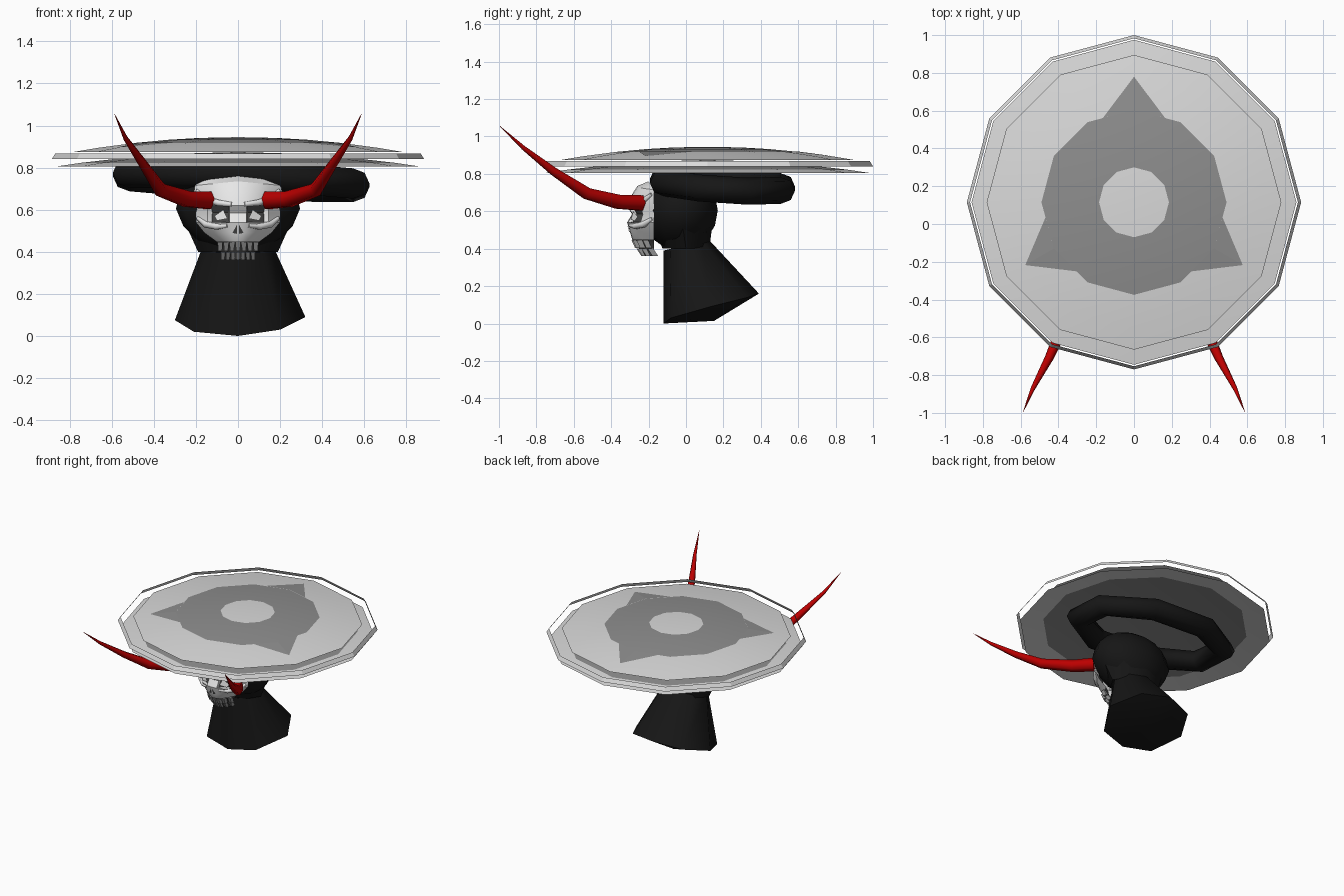
import bpy, bmesh, math
from mathutils import Vector

if "Cube" in bpy.data.objects:
    bpy.data.objects.remove(bpy.data.objects["Cube"])

def mat(name, c):
    m = bpy.data.materials.new(name)
    m.diffuse_color = (*c, 1)
    m.use_nodes = True
    m.node_tree.nodes["Principled BSDF"].inputs["Base Color"].default_value = m.diffuse_color
    return m

STRAW = mat("pale_grey", (0.7, 0.7, 0.7))
GREY = mat("emblem_grey", (0.27, 0.27, 0.27))
BLACK = mat("black_cloth", (0.008, 0.008, 0.008))
RED = mat("horn_red", (0.5, 0.0, 0.0))
BONE = mat("bone_white", (0.8, 0.8, 0.8))
TOOTH = mat("tooth_grey", (0.3, 0.3, 0.3))
DARK = mat("socket_dark", (0.06, 0.06, 0.06))

def finish(name, bm, mats, angle=35, fix=True):
    if fix:
        bmesh.ops.recalc_face_normals(bm, faces=bm.faces[:])
    me = bpy.data.meshes.new(name)
    bm.to_mesh(me)
    bm.free()
    for m in mats:
        me.materials.append(m)
    ob = bpy.data.objects.new(name, me)
    bpy.context.collection.objects.link(ob)
    bpy.ops.object.select_all(action='DESELECT')
    ob.select_set(True)
    bpy.context.view_layer.objects.active = ob
    if angle:
        bpy.ops.object.shade_smooth_by_angle(angle=math.radians(angle))
    return ob

def loft(bm, rings, cap=True, closed=False):
    """Skin equal-length point rings; returns faces band by band."""
    vs = [[bm.verts.new(p) for p in r] for r in rings]
    n = len(vs[0])
    pairs = list(zip(vs, vs[1:])) + ([(vs[-1], vs[0])] if closed else [])
    bands = [[bm.faces.new((a[i], a[(i + 1) % n], b[(i + 1) % n], b[i])) for i in range(n)]
             for a, b in pairs]
    if cap:
        bm.faces.new(vs[0])
        bm.faces.new(vs[-1])
    return bands

HAT_Y = 0.115

def ring12(r, z):
    return [(r * math.cos(k * math.pi / 6), HAT_Y + r * math.sin(k * math.pi / 6), z) for k in range(12)]

def dome(name, edge, top, drop, radii, grey_from, grey_to, down=False):
    z = lambda r: top - drop * (r / edge) ** 2
    bm = bmesh.new()
    bands = loft(bm, [ring12(r, z(r)) for r in radii], cap=False)
    inner = list(bm.verts)[:12]
    apex = bm.verts.new((0, HAT_Y, top))
    for k in range(12):
        f = bm.faces.new((apex, inner[k], inner[(k + 1) % 12]))
        f.material_index = 1 if grey_from == 0 else 0
    for r, band in zip(radii, bands):
        for f in band:
            f.material_index = 1 if grey_from <= r < grey_to else 0
    for f in bm.faces:
        f.normal_update()
        if (f.normal.z < 0) != down:
            f.normal_flip()
    finish(name, bm, [STRAW, GREY], 25, fix=False)
    return z

# hat: upper dome with emblem ring, two-sided lower dome, thin slanted rim band
zf = dome("hat_top", 0.78, 0.945, 0.07, [0.185, 0.33, 0.49, 0.665, 0.78], 0.185, 0.49)
dome("hat_inner_top", 0.86, 0.874, 0.068, [0.3, 0.5, 0.75, 0.86], 0, 0.75)
dome("hat_underside", 0.86, 0.87, 0.065, [0.3, 0.5, 0.7, 0.86], 0, 0.7, down=True)
bm = bmesh.new()
loft(bm, [ring12(0.885, 0.84), ring12(0.868, 0.868)], cap=False)
finish("hat_rim", bm, [STRAW], 20, fix=False)

# three pointed tips of the emblem, laid on the dome
bm = bmesh.new()
for k in range(3):
    a = math.pi / 2 + k * math.tau / 3
    u, v = Vector((math.cos(a), math.sin(a))), Vector((-math.sin(a), math.cos(a)))
    for s in (1, -1):
        pts = []
        for along, side in ((0.665, 0), (0.446, 0.165 * s), (0.49, 0)):
            p = u * along + v * side
            rho = 0.49 if along < 0.6 else along
            pts.append(bm.verts.new((p.x, p.y + HAT_Y, zf(rho) + 0.0015)))
        f = bm.faces.new(pts)
        f.normal_update()
        if f.normal.z < 0:
            f.normal_flip()
finish("emblem_tips", bm, [GREY], 0, fix=False)

# tilted padded ring beneath the hat
bm = bmesh.new()
rings = []
for i in range(8):
    a = (i + 0.5) * math.tau / 8
    c, s = math.cos(a), math.sin(a)
    rings.append([(0.015 + c * (0.575 + 0.085 * math.cos(b)), 0.195 + s * (0.335 + 0.085 * math.cos(b)),
                   0.742 - 0.028 * c - 0.022 * s + 0.072 * math.sin(b))
                  for b in (j * math.tau / 8 for j in range(8))])
loft(bm, rings, False, True)
finish("padded_ring", bm, [BLACK], 60)

# hood
bm = bmesh.new()
bmesh.ops.create_uvsphere(bm, u_segments=12, v_segments=8, radius=1)
for v in bm.verts:
    x, y, z = v.co
    taper = 1 if z > 0 else 1 + 0.12 * z
    v.co = (x * 0.295 * taper, -0.035 + y * 0.205, 0.605 + z * 0.215)
finish("hood", bm, [BLACK], 60)
# neck cloth joining hood and cape
bm = bmesh.new()
neck = lambda rx, ry, y, z: [(rx * math.cos(k * math.pi / 4), y + ry * math.sin(k * math.pi / 4), z) for k in range(8)]
loft(bm, [neck(0.19, 0.125, 0, 0.40), neck(0.28, 0.18, -0.03, 0.6)])
finish("neck_cloth", bm, [BLACK], 60)

# cape flaring backwards
bm = bmesh.new()
hem = [(0, -0.12, 0), (0.2, -0.08, 0.03), (0.32, 0.13, 0.09), (0.21, 0.33, 0.14),
       (0, 0.39, 0.16), (-0.2, 0.33, 0.13), (-0.3, 0.14, 0.075), (-0.21, -0.07, 0.02)]
top = [(0.17 * math.sin(k * math.pi / 4), -0.12 * math.cos(k * math.pi / 4),
        0.42 - 0.03 * math.cos(k * math.pi / 4)) for k in range(8)]
loft(bm, [hem, top], cap=False)
hem_v = list(bm.verts)[:8]
low = bm.verts.new((0, 0.15, 0.014))
for k in range(8):
    bm.faces.new((hem_v[k], low, hem_v[(k + 1) % 8]))
finish("cape", bm, [BLACK], 60)

def tube(name, path, m, sides=6):
    """Tapered tube through (x, y, z, radius) points."""
    bm = bmesh.new()
    P = [Vector(p[:3]) for p in path]
    rings = []
    for i, p in enumerate(P):
        d = (P[min(i + 1, len(P) - 1)] - P[max(i - 1, 0)]).normalized()
        n1 = d.cross(Vector((0, 0, 1))).normalized()
        n2 = n1.cross(d)
        r = path[i][3]
        rings.append([p + (n1 * math.cos(t) + n2 * math.sin(t)) * r
                      for t in (j * math.tau / sides for j in range(sides))])
    loft(bm, rings)
    return finish(name, bm, [m], 65)

# skull mask: rows of (z, half width, front y), wrapped back at the sides
rows = [(0.76, 0.17, -0.20), (0.735, 0.205, -0.26), (0.68, 0.21, -0.295), (0.62, 0.205, -0.312),
        (0.585, 0.20, -0.288), (0.54, 0.20, -0.315), (0.49, 0.16, -0.30), (0.45, 0.105, -0.288),
        (0.42, 0.085, -0.262), (0.36, 0.07, -0.228)]

def face_y(x, z):
    """Depth of the skull surface at a given x and z."""
    for (za, wa, ya), (zb, wb, yb) in zip(rows, rows[1:]):
        if zb <= z <= za:
            t = (za - z) / (za - zb)
            w, y = wa + (wb - wa) * t, ya + (yb - ya) * t
            return y + (-0.17 - y) * min(1, abs(x) / w) ** 2.2

cols = [-1, -0.72, -0.45, -0.2, 0, 0.2, 0.45, 0.72, 1]
bm = bmesh.new()
grid = [[bm.verts.new((t * w, yf + (-0.17 - yf) * abs(t) ** 2.2, z - 0.02 * (abs(t) if z > 0.7 else 0)))
         for t in cols] for z, w, yf in rows]
for a, b in zip(grid, grid[1:]):
    for i in range(8):
        bm.faces.new((a[i], b[i], b[i + 1], a[i + 1]))
bm.normal_update()
sockets = []
for f in bm.faces:
    c = f.calc_center_median()
    if 0.54 < c.z < 0.62 and 0.04 < abs(c.x) < 0.15:
        sockets.append(f)
    if c.z < 0.45:
        f.material_index = 1
res = bmesh.ops.inset_region(bm, faces=sockets, thickness=0.012, depth=-0.02)
for f in sockets:
    f.material_index = 1
finish("skull", bm, [BONE, DARK], 25, fix=False)

# horns, brows, cheekbones and eyes, mirrored
for s, side in ((1, "right"), (-1, "left")):
    tube(side + "_horn", [(s * x, y, z, r) for x, y, z, r in
         [(0.145, -0.245, 0.645, 0.047), (0.24, -0.36, 0.65, 0.042), (0.37, -0.53, 0.695, 0.034),
          (0.45, -0.71, 0.815, 0.023), (0.535, -0.87, 0.94, 0.012), (0.587, -0.995, 1.055, 0.001)]], RED)
    for part, pts in (("brow", [(0.03, 0.625, 0.012), (0.09, 0.632, 0.017), (0.15, 0.65, 0.017), (0.195, 0.69, 0.01)]),
                      ("cheekbone", [(0.05, 0.525, 0.01), (0.10, 0.52, 0.017), (0.15, 0.53, 0.018), (0.19, 0.56, 0.01)])):
        tube(side + "_" + part, [(s * x, face_y(x, z) + 0.004, z, r) for x, z, r in pts], BONE)
    bm = bmesh.new()
    f = bm.faces.new([bm.verts.new((s * x, face_y(x, z) + 0.004, z)) for x, z in
                      [(0.05, 0.558), (0.10, 0.548), (0.112, 0.57), (0.07, 0.60)]])
    f.normal_update()
    if f.normal.y > 0:
        f.normal_flip()
    finish(side + "_eye", bm, [BONE], 0, fix=False)

# nose opening plate
bm = bmesh.new()
for s in (1, -1):
    pts = [bm.verts.new((s * x, face_y(x, z) - 0.004, z)) for x, z in
           [(0.004, 0.53), (0.006, 0.485), (0.026, 0.49)]]
    bm.faces.new(pts if s > 0 else pts[::-1])
finish("nose_opening", bm, [DARK], 0, fix=False)

# two rows of teeth
for label, z0, z1, y0, y1, w in (("upper_teeth", 0.447, 0.403, -0.292, -0.272, 0.085),
                                 ("lower_teeth", 0.40, 0.362, -0.265, -0.24, 0.072)):
    bm = bmesh.new()
    for i in range(7):
        t = (i - 3) / 3
        back = 0.06 * t * t
        x, h = t * w, w / 3 * 0.43
        quad = lambda y, z, k: [(x - h * k, y + back, z), (x + h * k, y + back, z),
                                (x + h * k, y + back + 0.03, z), (x - h * k, y + back + 0.03, z)]
        loft(bm, [quad(y0, z0, 1), quad(y1, z1, 0.78)])
    finish(label, bm, [TOOTH], 0)
